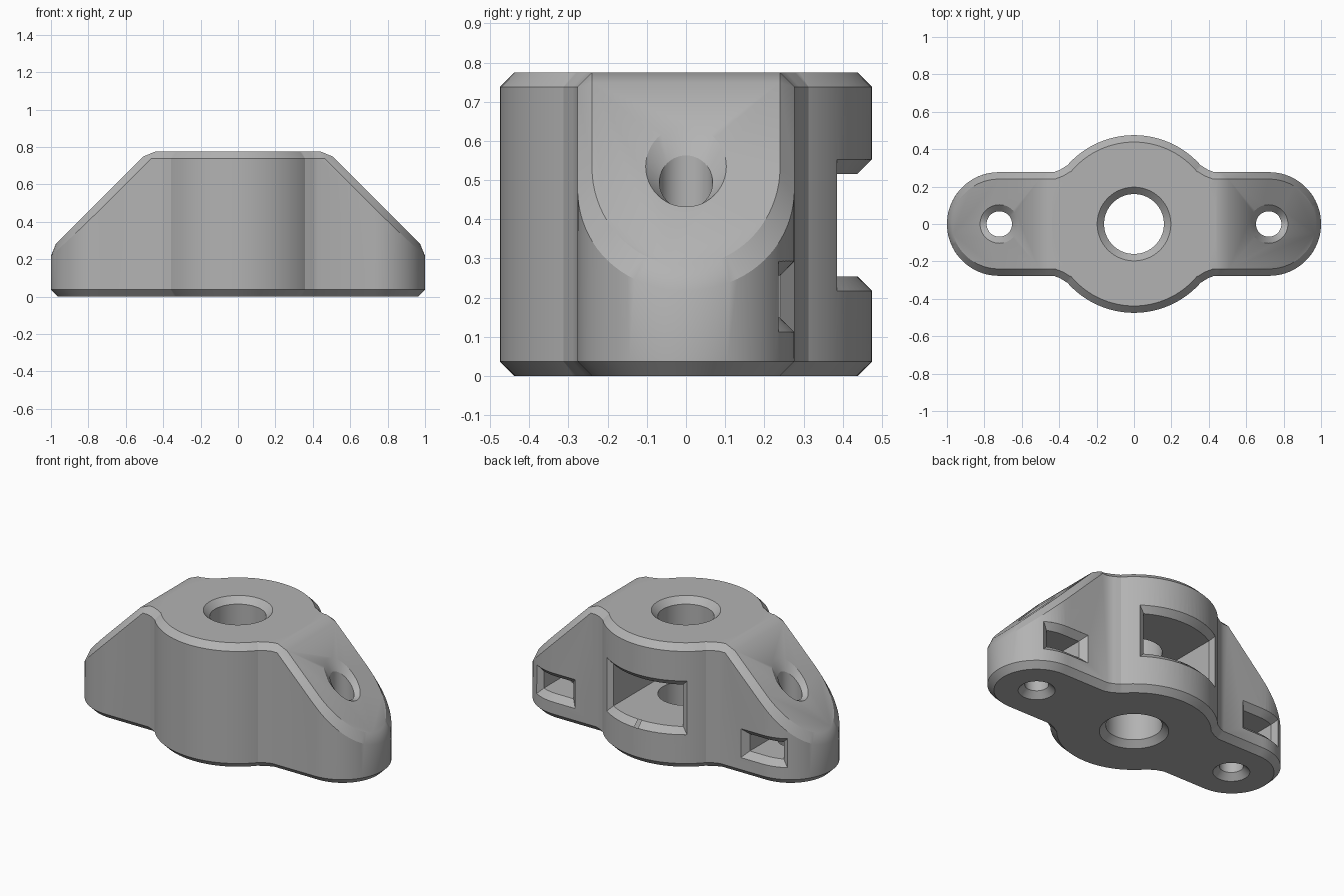
import bpy, bmesh, math
from mathutils import Vector

if "Cube" in bpy.data.objects:
    bpy.data.objects.remove(bpy.data.objects["Cube"])

H, R, W, CX, C = 0.775, 0.475, 0.277, 0.723, 0.037   # height, hub radius, ear half-width, ear centre, chamfer
SLOPE = 1.255                                        # ear slope: x + z = SLOPE

grey = bpy.data.materials.new("grey")
grey.diffuse_color = (0.45, 0.45, 0.45, 1)
grey.use_nodes = True
grey.node_tree.nodes["Principled BSDF"].inputs["Base Color"].default_value = grey.diffuse_color


def make(name, bm):
    bmesh.ops.recalc_face_normals(bm, faces=bm.faces)
    me = bpy.data.meshes.new(name)
    bm.to_mesh(me)
    bm.free()
    me.materials.append(grey)
    ob = bpy.data.objects.new(name, me)
    bpy.context.collection.objects.link(ob)
    return ob


def loft(name, loops):
    """Closed solid through equally long point loops."""
    bm = bmesh.new()
    rings = [[bm.verts.new(p) for p in lp] for lp in loops]
    n = len(rings[0])
    for a, b in zip(rings, rings[1:]):
        for i in range(n):
            j = (i + 1) % n
            bm.faces.new((a[i], a[j], b[j], b[i]))
    bm.faces.new(rings[0])
    bm.faces.new(rings[-1])
    return make(name, bm)


def ring(r, z, cx=0.0, n=96, turn=0.0):
    """Horizontal circle; z is a height or a function of x."""
    pts = []
    for i in range(n):
        a = 2 * math.pi * i / n + turn
        x = cx + r * math.cos(a)
        pts.append((x, r * math.sin(a), z(x) if callable(z) else z))
    return pts


def combine(ob, tool, op):
    m = ob.modifiers.new("bool", 'BOOLEAN')
    m.object, m.operation, m.solver = tool, op, 'EXACT'
    bpy.context.view_layer.objects.active = ob
    bpy.ops.object.modifier_apply(modifier=m.name)
    bpy.data.objects.remove(tool)


# hub: chamfered cylinder
body = loft("flanged_body", [ring(R - C, 0), ring(R, C), ring(R, H - C), ring(R - C, H)])

# ears: rounded bar with fillets into the hub, sloped at both ends, then chamfered
quarter = [(CX + W * math.cos(t), W * math.sin(t)) for t in
           [math.pi / 2 * i / 20 for i in range(21)]]
quarter += [(0.43, W), (0.395, 0.290), (0.36, 0.312), (0.30, 0.33)]
half = quarter + [(-x, y) for x, y in reversed(quarter)]
outline = half + [(x, -y) for x, y in reversed(half[1:-1])]
bm = bmesh.new()
base = bm.faces.new([bm.verts.new((x, y, 0)) for x, y in outline])
top = bmesh.ops.extrude_face_region(bm, geom=[base])["geom"]
bmesh.ops.translate(bm, vec=(0, 0, H), verts=[v for v in top if isinstance(v, bmesh.types.BMVert)])
bmesh.ops.recalc_face_normals(bm, faces=bm.faces)
for s in (-1, 1):
    cut = bmesh.ops.bisect_plane(bm, geom=bm.verts[:] + bm.edges[:] + bm.faces[:], dist=1e-6,
                                 plane_co=(s * SLOPE, 0, 0), plane_no=(s, 0, 1), clear_outer=True)
    bmesh.ops.edgeloop_fill(bm, edges=[e for e in cut["geom_cut"] if isinstance(e, bmesh.types.BMEdge)])
bmesh.ops.recalc_face_normals(bm, faces=bm.faces)
sharp = []
for e in bm.edges:
    d = (e.verts[0].co - e.verts[1].co).normalized()
    if abs(d.z) < 0.99 and e.calc_face_angle(0) > math.radians(20):
        sharp.append(e)
bmesh.ops.bevel(bm, geom=sharp, offset=C, offset_type='OFFSET', segments=1, profile=0.5,
                affect='EDGES', clamp_overlap=False)
combine(body, make("ears", bm), 'UNION')

# hub bore, chamfered at both ends
r = 0.16
combine(body, loft("bore_cutter", [ring(r + 2 * C, -C), ring(r, C), ring(r, H - C),
                                   ring(r + 2 * C, H + C)]), 'DIFFERENCE')

# ear screw holes, countersunk along the slope
r = 0.068
for s in (-1, 1):
    def slope(dz, s=s):
        return lambda x: SLOPE - s * x + dz
    cx = s * 0.72
    combine(body, loft("screw_cutter", [ring(r + 2 * C, -C, cx, 48), ring(r, C, cx, 48),
                                        ring(r, slope(-0.04), cx, 48),
                                        ring(r + 0.07, slope(0.04), cx, 48)]), 'DIFFERENCE')


# nut slots opening to the back, with a chamfered mouth that follows the wall
def slot(cx, hw, z0, z1, wall):
    n = 20

    def loop(w, a, b, depth):
        xs = [cx + w * (2 * i / n - 1) for i in range(n + 1)]
        y = depth if callable(depth) else (lambda x: depth)
        return [(x, y(x), a) for x in xs] + [(x, y(x), b) for x in reversed(xs)]

    iw = hw - C
    a, b = z0 + C, z1 - C
    combine(body, loft("slot_cutter", [loop(hw, z0, z1, 0.7), loop(hw, z0, z1, wall),
                                       loop(iw, a, b, lambda x: wall(x) - C),
                                       loop(iw, a, b, 0.0)]), 'DIFFERENCE')
    # six-sided seat at the closed end
    rad = iw / math.cos(math.pi / 6)
    combine(body, loft("nut_cutter", [ring(rad, a, cx, 6, math.pi / 6),
                                      ring(rad, b, cx, 6, math.pi / 6)]), 'DIFFERENCE')


def hub_wall(x):
    return math.sqrt(R * R - x * x)


def ear_wall(x):
    return math.sqrt(W * W - max(0.0, abs(x) - CX) ** 2)


slot(0, 0.278, 0.217, 0.553, hub_wall)
for s in (-1, 1):
    slot(s * 0.72, 0.147, 0.112, 0.293, ear_wall)

# smooth curved walls, crisp chamfers
bpy.ops.object.select_all(action='DESELECT')
body.select_set(True)
bpy.context.view_layer.objects.active = body
bpy.ops.object.shade_smooth_by_angle(angle=math.radians(25))
